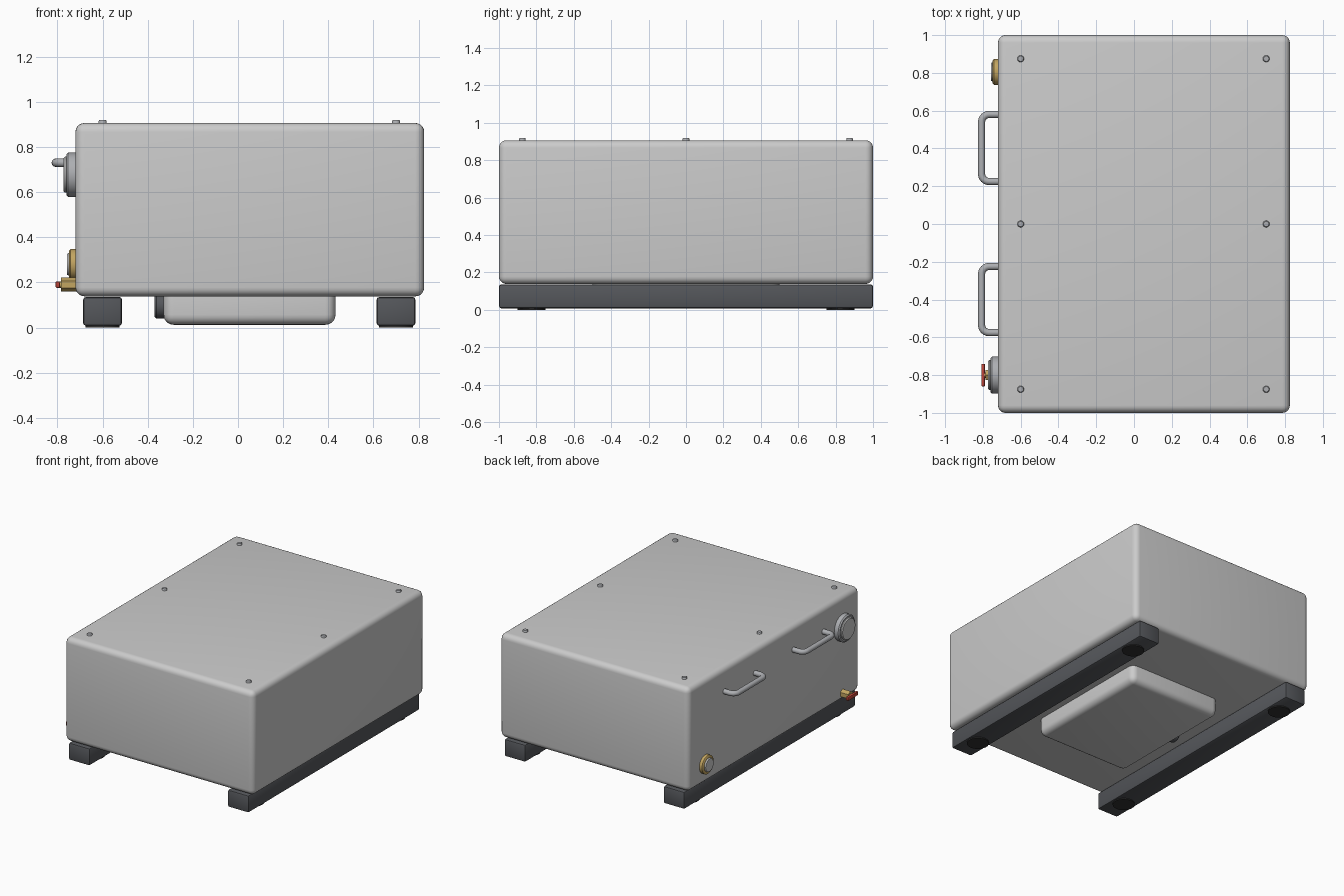
import bpy, bmesh, math
from mathutils import Vector, Matrix

if "Cube" in bpy.data.objects:
    bpy.data.objects.remove(bpy.data.objects["Cube"])


def material(name, rgb):
    m = bpy.data.materials.new(name)
    m.diffuse_color = (*rgb, 1)
    m.use_nodes = True
    m.node_tree.nodes["Principled BSDF"].inputs["Base Color"].default_value = m.diffuse_color
    return m


DARK = material("dark_rubber", (0.09, 0.095, 0.105))
STEEL = material("steel", (0.42, 0.43, 0.45))
BRASS = material("brass", (0.55, 0.38, 0.12))
RED = material("red_paint", (0.55, 0.06, 0.04))
BLACK = material("black_rubber", (0.03, 0.03, 0.03))


def finish(bm, name, mat):
    bmesh.ops.recalc_face_normals(bm, faces=bm.faces)
    me = bpy.data.meshes.new(name)
    bm.to_mesh(me)
    bm.free()
    ob = bpy.data.objects.new(name, me)
    bpy.context.collection.objects.link(ob)
    if mat:
        me.materials.append(mat)
    bpy.context.view_layer.objects.active = ob
    bpy.ops.object.select_all(action='DESELECT')
    ob.select_set(True)
    bpy.ops.object.shade_smooth_by_angle(angle=math.radians(40))
    return ob


def box(name, lo, hi, bevel, segments=4, mat=None):
    lo, hi = Vector(lo), Vector(hi)
    bm = bmesh.new()
    bmesh.ops.create_cube(bm, size=1, matrix=Matrix.Translation((lo + hi) / 2)
                          @ Matrix.Diagonal((*(hi - lo), 1)))
    bmesh.ops.bevel(bm, geom=bm.edges[:], offset=bevel, segments=segments,
                    profile=0.5, affect='EDGES')
    return finish(bm, name, mat)


def turned(name, origin, axis, profile, mat=None, sides=40):
    """Solid of revolution: profile is (radius, distance along axis), closed by caps."""
    rot = Vector((0, 0, 1)).rotation_difference(Vector(axis)).to_matrix()
    bm = bmesh.new()
    rings = []
    for r, h in profile:
        rings.append([bm.verts.new(Vector(origin) + rot @ Vector(
            (r * math.cos(a), r * math.sin(a), h)))
            for a in (2 * math.pi * i / sides for i in range(sides))])
    for a, b in zip(rings, rings[1:]):
        for i in range(sides):
            j = (i + 1) % sides
            bm.faces.new((a[i], a[j], b[j], b[i]))
    bm.faces.new(rings[0])
    bm.faces.new(rings[-1])
    return finish(bm, name, mat)


def handle(name, y0, y1, z, x_wall, x_out, radius, bend):
    """Round bar swept along a U with rounded corners."""
    path = [(x_wall, y0)]
    for cy, start in ((y0 + bend, 270), (y1 - bend, 180)):
        for i in range(7):
            a = math.radians(start - 15 * i)
            path.append((x_out + bend + bend * math.cos(a), cy + bend * math.sin(a)))
    path.append((x_wall, y1))
    cu = bpy.data.curves.new(name, 'CURVE')
    cu.dimensions = '3D'
    cu.bevel_depth = radius
    cu.bevel_resolution = 4
    cu.use_fill_caps = True
    sp = cu.splines.new('POLY')
    sp.points.add(len(path) - 1)
    for p, (x, y) in zip(sp.points, path):
        p.co = (x, y, z, 1)
    sp.use_smooth = True
    cu.materials.append(STEEL)
    bpy.context.collection.objects.link(bpy.data.objects.new(name, cu))


LEFT = (-1, 0, 0)
UP = (0, 0, 1)

# Main housing and oil pan
box("housing", (-0.72, -1, 0.138), (0.825, 1, 0.906), 0.04, 5)
box("oil_pan", (-0.33, -0.5, 0.012), (0.432, 0.5, 0.22), 0.045, 5)
turned("pan_drain_plug", (-0.31, 0, 0.095), LEFT,
       [(0.055, 0), (0.055, 0.052), (0.048, 0.06)], DARK)

for side, x in (("left", -0.6), ("right", 0.7)):
    # Skid rails with round feet
    box(f"skid_{side}", (x - 0.086, -1, 0.008), (x + 0.086, 1, 0.135), 0.012, 2, DARK)
    for end, y in (("front", -0.825), ("back", 0.825)):
        turned(f"foot_{side}_{end}", (x, y, 0), UP, [(0.075, 0), (0.075, 0.02)], BLACK)
    # Lid screws
    for i, y in enumerate((-0.875, 0, 0.875)):
        turned(f"lid_screw_{side}_{i}", (x, y, 0.9), UP,
               [(0.018, 0), (0.018, 0.014), (0.014, 0.019)], STEEL, 16)

# Carrying handles on the left side
for name, y0, y1 in (("handle_front", -0.575, -0.225), ("handle_back", 0.225, 0.58)):
    handle(name, y0, y1, 0.73, -0.71, -0.807, 0.019, 0.04)

# Dial gauge
turned("gauge_case", (-0.71, -0.8, 0.677), LEFT,
       [(0.098, 0), (0.098, 0.042), (0.09, 0.05), (0.08, 0.05)], STEEL, 48)
turned("gauge_face", (-0.75, -0.8, 0.677), LEFT,
       [(0.08, 0), (0.08, 0.016), (0.074, 0.022)], None, 48)

# Round sight glass
turned("sight_glass_ring", (-0.71, 0.805, 0.28), LEFT,
       [(0.068, 0), (0.068, 0.032), (0.06, 0.038), (0.05, 0.038)], BRASS)
turned("sight_glass_lens", (-0.74, 0.805, 0.28), LEFT,
       [(0.05, 0), (0.05, 0.012), (0.046, 0.017)])

# Drain valve with lever
turned("valve_body", (-0.71, -0.8, 0.19), LEFT, [(0.031, 0), (0.031, 0.075)], BRASS, 6)
turned("valve_stem", (-0.78, -0.8, 0.19), LEFT, [(0.014, 0), (0.014, 0.018)], BRASS, 20)
box("valve_lever", (-0.808, -0.86, 0.176), (-0.789, -0.74, 0.204), 0.005, 2, RED)
